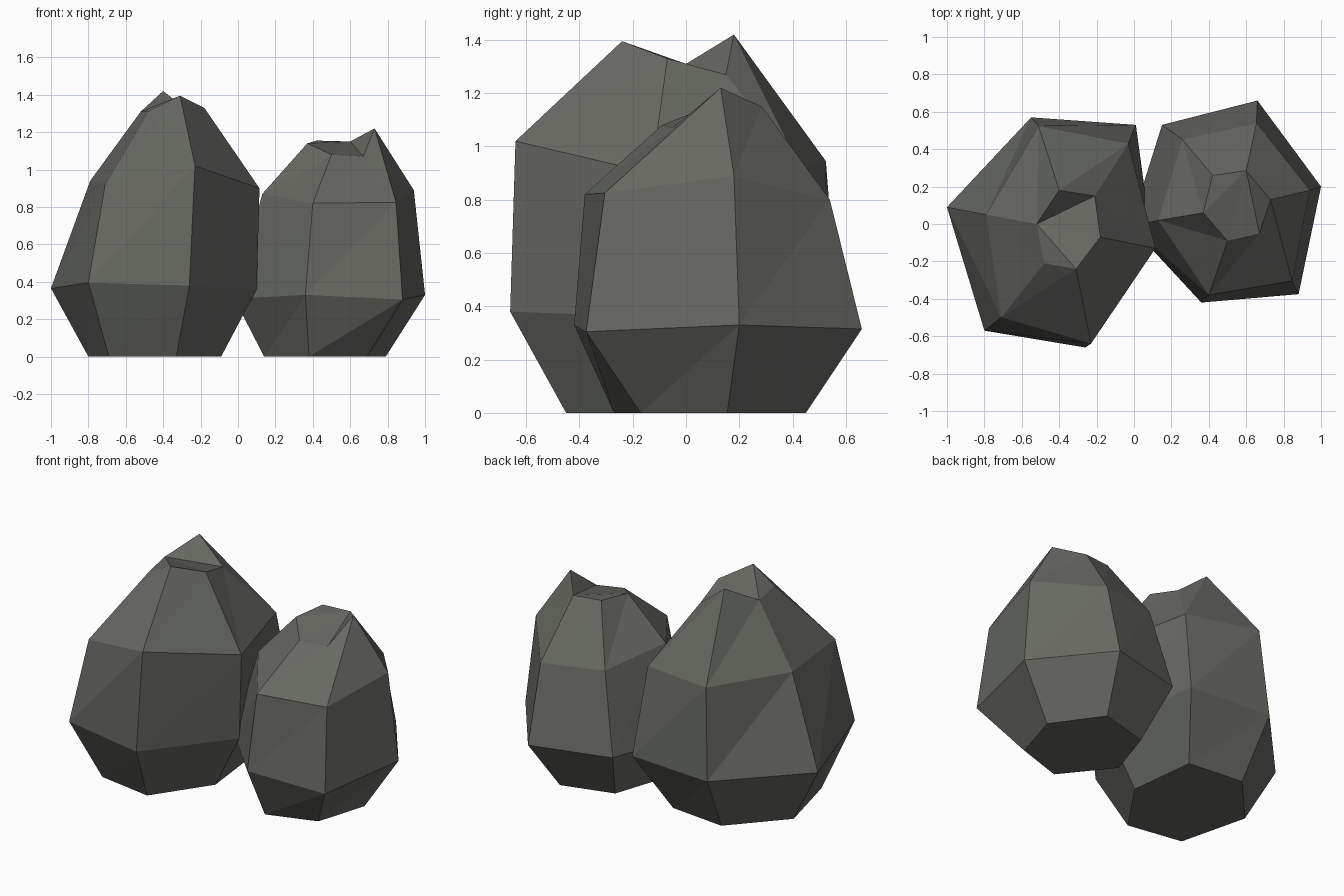
import bpy, bmesh

# One stone colour
stone = bpy.data.materials.new("dark_grey_stone")
stone.diffuse_color = (0.135, 0.140, 0.122, 1)


def rock(name, rings, fan_start):
    """Loft six-sided rings from the ground up; cap is a fan from one top corner."""
    bm = bmesh.new()
    loops = [[bm.verts.new(p) for p in ring] for ring in rings]
    n = len(loops[0])
    # Faceted sides
    for low, high in zip(loops, loops[1:]):
        for i in range(n):
            j = (i + 1) % n
            bm.faces.new((low[i], low[j], high[j]))
            bm.faces.new((low[i], high[j], high[i]))
    # Flat underside
    bm.faces.new(loops[0][::-1])
    # Broken, folded top
    top = loops[-1][fan_start:] + loops[-1][:fan_start]
    for i in range(1, n - 1):
        bm.faces.new((top[0], top[i], top[i + 1]))
    bmesh.ops.recalc_face_normals(bm, faces=bm.faces)
    mesh = bpy.data.meshes.new(name)
    bm.to_mesh(mesh)
    bm.free()
    mesh.materials.append(stone)
    obj = bpy.data.objects.new(name, mesh)
    bpy.context.collection.objects.link(obj)
    return obj


# Large rock: ground, belly, shoulder and crown rings (counter-clockwise)
rock("large_rock", [
    [(-.80, .05, 0), (-.69, -.39, 0), (-.33, -.45, 0),
     (-.09, -.10, 0), (-.14, .33, 0), (-.51, .37, 0)],
    [(-1, .09, .365), (-.80, -.57, .395), (-.26, -.66, .38),
     (.10, -.13, .36), (.01, .53, .37), (-.55, .57, .37)],
    [(-.79, .05, .94), (-.71, -.50, .92), (-.23, -.64, 1.02),
     (.115, -.13, .90), (-.03, .43, .92), (-.51, .525, .945)],
    [(-.52, 0, 1.31), (-.48, -.21, 1.31), (-.31, -.24, 1.395),
     (-.18, -.07, 1.33), (-.21, .15, 1.27), (-.40, .18, 1.42)],
], 0)

# Small rock
rock("small_rock", [
    [(.14, .03, 0), (.38, -.27, 0), (.69, -.17, 0),
     (.79, .155, 0), (.58, .45, 0), (.25, .36, 0)],
    [(-.02, -.01, .31), (.36, -.42, .33), (.88, -.375, .305),
     (1, .20, .33), (.66, .66, .315), (.15, .53, .32)],
    [(.13, .02, .87), (.40, -.38, .82), (.845, -.305, .825),
     (.94, .18, .89), (.655, .54, .80), (.26, .45, .82)],
    [(.37, .06, 1.14), (.50, -.09, 1.08), (.67, -.05, 1.07),
     (.73, .13, 1.22), (.60, .285, 1.15), (.42, .26, 1.155)],
], 4)
